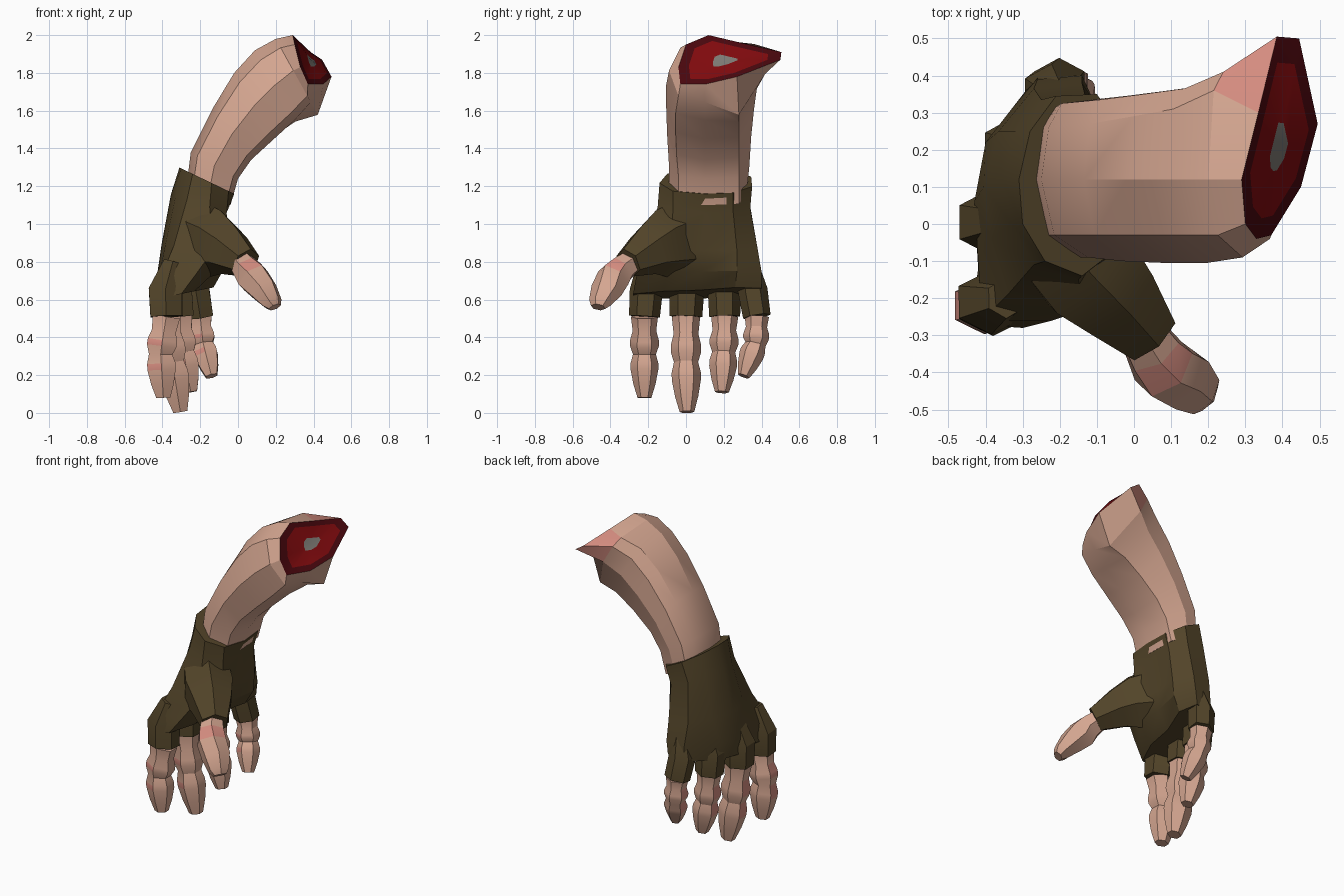
import bpy, bmesh, math
from mathutils import Vector

if "Cube" in bpy.data.objects:
    bpy.data.objects.remove(bpy.data.objects["Cube"])


def material(name, rgb):
    m = bpy.data.materials.new(name)
    m.diffuse_color = (*rgb, 1)
    m.use_nodes = True
    m.node_tree.nodes["Principled BSDF"].inputs["Base Color"].default_value = m.diffuse_color
    return m


SKIN = material("skin", (0.66, 0.38, 0.28))
PINK = material("flushed skin", (0.68, 0.27, 0.22))
GLOVE = material("olive glove", (0.085, 0.058, 0.022))
FLESH = material("red flesh", (0.21, 0.003, 0.004))
DARK = material("dark red rim", (0.065, 0.002, 0.004))
BONE = material("grey bone", (0.2, 0.19, 0.17))


def loft(name, rings, mats, rule=None, caps=(True, True)):
    """Skin a list of equal-length rings; rule(segment, side) picks the material."""
    bm = bmesh.new()
    vs = [[bm.verts.new(p) for p in r] for r in rings]
    n = len(rings[0])
    for i in range(len(vs) - 1):
        for j in range(n):
            k = (j + 1) % n
            f = bm.faces.new((vs[i][j], vs[i][k], vs[i + 1][k], vs[i + 1][j]))
            f.material_index = rule(i, j) if rule else 0
    for use, ring in zip(caps, (vs[0], vs[-1])):
        if use:
            bm.faces.new(ring)
    bmesh.ops.recalc_face_normals(bm, faces=bm.faces)
    me = bpy.data.meshes.new(name)
    bm.to_mesh(me)
    bm.free()
    for m in mats:
        me.materials.append(m)
    ob = bpy.data.objects.new(name, me)
    bpy.context.collection.objects.link(ob)
    bpy.ops.object.select_all(action='DESELECT')
    ob.select_set(True)
    bpy.context.view_layer.objects.active = ob
    bpy.ops.object.shade_smooth_by_angle(angle=math.radians(25))
    return ob


def tube_rings(stations, hint, n=6):
    """Rings around a path of (x, y, z, half width along hint, half depth)."""
    pts = [Vector(s[:3]) for s in stations]
    rings = []
    for i, s in enumerate(stations):
        t = (pts[min(i + 1, len(pts) - 1)] - pts[max(i - 1, 0)]).normalized()
        side = (hint - t * hint.dot(t)).normalized()
        nor = t.cross(side)
        rings.append([pts[i] + side * s[3] * math.cos(a) + nor * s[4] * 1.15 * math.sin(a)
                      for a in (2 * math.pi * j / n for j in range(n))])
    return rings


# Forearm: dorsal (x, z), ventral (x, z), min y, max y, y of the upper seam, bulge of the far underside
arm = [(-0.27, 1.22, -0.04, 1.10, -0.09, 0.32, 0.26, 0.95),
       (-0.25, 1.38, 0.00, 1.24, -0.09, 0.335, 0.26, 0.95),
       (-0.135, 1.61, 0.07, 1.34, -0.10, 0.345, 0.27, 0.95),
       (-0.02, 1.80, 0.19, 1.45, -0.105, 0.36, 0.29, 0.97),
       (0.09, 1.92, 0.30, 1.55, -0.105, 0.375, 0.31, 1.02),
       (0.20, 1.98, 0.385, 1.645, -0.09, 0.42, 0.36, 1.2)]
rings = []
for ux, uz, lx, lz, y0, y1, ys, far in arm:
    section = [(0, 0.12), (0.08, ys), (0.22, y1 - 0.01), (0.55, y1), (far, 0.28),
               (1, 0.1), (0.9, y0 + 0.05), (0.5, y0), (0.14, -0.03)]
    rings.append([Vector((ux + (lx - ux) * t, y, uz + (lz - uz) * t)) for t, y in section])
cut = [Vector(p) for p in ((0.29, 0.12, 2.0), (0.335, 0.30, 1.957), (0.385, 0.505, 1.91),
                           (0.445, 0.50, 1.87), (0.495, 0.27, 1.78), (0.45, 0.10, 1.74),
                           (0.37, -0.03, 1.74), (0.33, -0.04, 1.83), (0.30, 0.0, 1.95))]
rings.append(cut)
loft("forearm", rings, [SKIN, PINK],
     lambda i, j: 1 if i == 5 and j in (1, 2) else 0, (True, False))

# Severed end: dark rim, flesh, bone
mid = Vector((0.39, 0.2, 1.865))
shrunk = [[mid + (p - mid) * s for p in cut] for s in (1, 0.77, 0.24)]
end = loft("severed_end", shrunk, [DARK, FLESH, BONE], lambda i, j: i, (False, True))
end.data.polygons[len(end.data.polygons) - 1].material_index = 2

# Glove palm: (height, slope along x), then the outline of each section
palm = [
    (1.15, -0.48, [(-0.24, -.10), (-.30, 0), (-.31, .12), (-.28, .25), (-.21, .345),
                   (-.10, .35), (-.03, .25), (-.02, .1), (-.05, -.07), (-.14, -.14)]),
    (1.04, -0.33, [(-.27, -.11), (-.33, 0), (-.355, .12), (-.32, .25), (-.25, .335),
                   (-.13, .34), (-.06, .25), (-.06, .1), (-.06, -.07), (-.15, -.15)]),
    (0.85, -0.1, [(-.34, -.19), (-.385, -.04), (-.405, .1), (-.365, .25), (-.27, .365),
                  (-.14, .38), (-.07, .27), (-.10, .1), (-.05, -.08), (-.13, -.23)]),
    (0.76, 0.1, [(-.41, -.26), (-.42, -.1), (-.43, .06), (-.40, .22), (-.26, .39),
                 (-.14, .40), (-.08, .27), (-.12, .08), (-.12, -.1), (-.22, -.26)]),
    (0.69, 0.2, [(-.44, -.27), (-.42, -.12), (-.43, .05), (-.39, .21), (-.26, .40),
                 (-.15, .40), (-.13, .26), (-.20, .07), (-.23, -.12), (-.30, -.28)]),
]
loft("glove_palm", [[(x, y, z + s * x) for x, y in o] for z, s, o in palm], [GLOVE])

# Thumb sleeve and thumb
up = Vector((0, 0, 1))
loft("glove_thumb", tube_rings([(-.22, -.02, .92, .21, .13), (-.12, -.13, .895, .18, .14),
                                (-.05, -.20, .86, .135, .115),
                                (.045, -.305, .795, .08, .075)], up), [GLOVE])
loft("thumb", tube_rings([(.00, -.26, .82, .06, .055), (.05, -.34, .76, .075, .07),
                          (.08, -.385, .715, .092, .08), (.135, -.42, .65, .075, .078),
                          (.18, -.455, .585, .05, .058), (.195, -.465, .56, .03, .038)], up),
     [SKIN, PINK], lambda i, j: 1 if i == 1 and j in (0, 5) else 0)

# Fingers: sleeve root, skin start, middle joint, tip, half width, half depth
fingers = {
    "index": ((-.345, -.20, .80), (-.38, -.22, .51), (-.41, -.22, .32), (-.395, -.22, .08), .078, .08),
    "middle": ((-.345, .01, .80), (-.375, .0, .51), (-.35, .0, .28), (-.305, .005, .005), .082, .08),
    "ring": ((-.29, .20, .80), (-.31, .205, .51), (-.29, .20, .33), (-.25, .19, .11), .078, .072),
    "little": ((-.20, .33, .80), (-.20, .375, .51), (-.185, .37, .37), (-.14, .305, .195), .07, .065),
}
# Distance along the finger and width there, swelling at both joints
profile = [(0, .92), (.2, .8), (.33, .98), (.41, .98), (.52, .78),
           (.62, .94), (.69, .94), (.85, .75), (1, .47)]
side = Vector((0, 1, 0))
for name, (root, start, joint, tip, w, d) in fingers.items():
    root, start, joint, tip = map(Vector, (root, start, joint, tip))
    knuckle = root.lerp(start, .52) + Vector((-.022, 0, 0))
    loft("glove_" + name, tube_rings([(*root, w * .7, d * .6),
                                      (*knuckle, w * 1.12, d * 1.1),
                                      (*start, w * 1.05, d * 1.05)], side), [GLOVE])
    path = []
    for f, s in profile:
        p = start.lerp(joint, f * 2) if f < .5 else joint.lerp(tip, f * 2 - 1)
        path.append((*p, w * s, d * s))
    rs = tube_rings(path, side)
    # The flushed knuckles lie on the back of the hand
    back = min(range(6), key=lambda j: rs[2][j].x + rs[2][(j + 1) % 6].x)
    loft(name + "_finger", rs, [SKIN, PINK],
         lambda i, j: 1 if (j == back and i in (1, 2, 4, 5)) or
         (i in (2, 5) and j == (back + 5) % 6) else 0)
